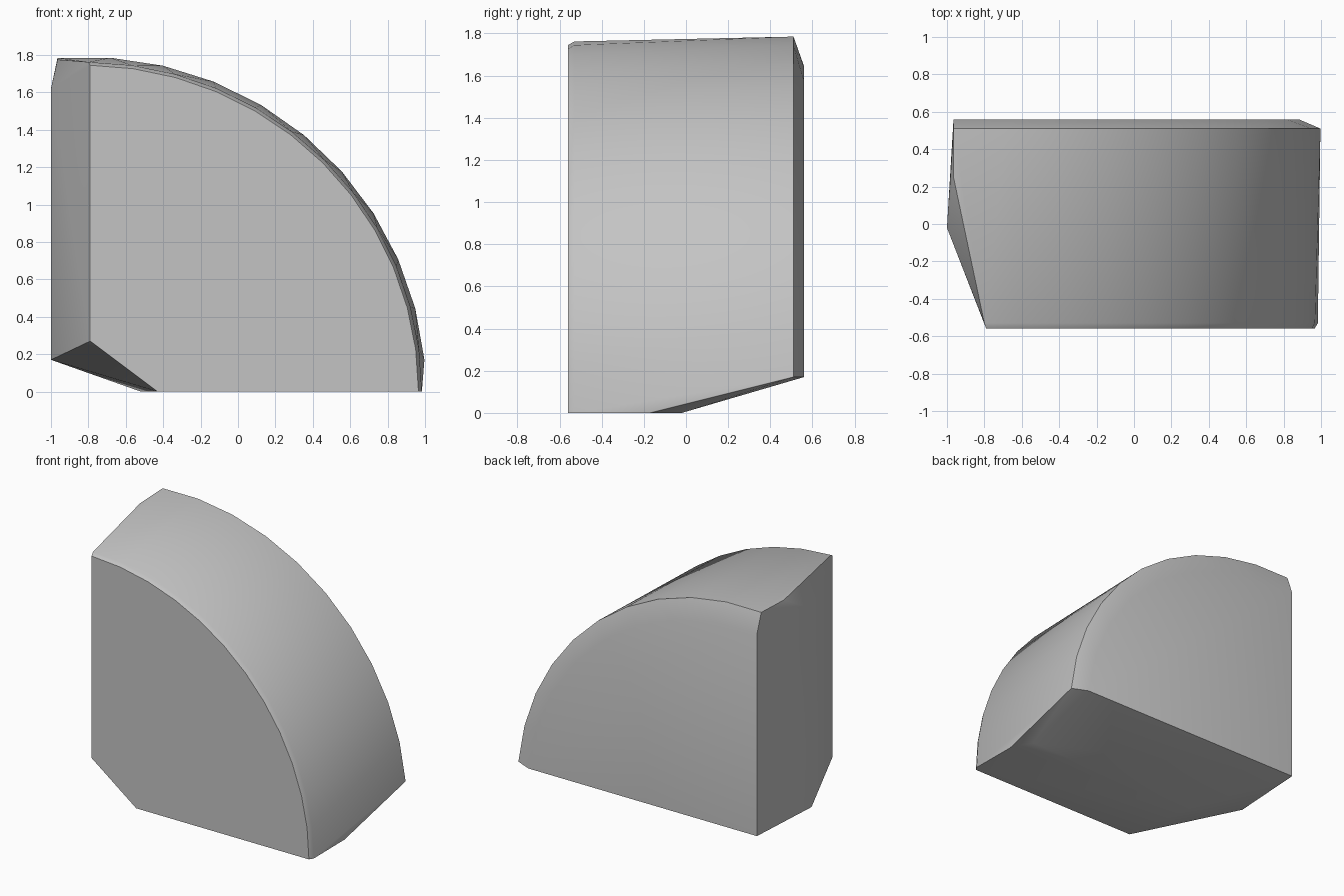
import bpy, bmesh, math

if "Cube" in bpy.data.objects:
    bpy.data.objects.remove(bpy.data.objects["Cube"])

CX = -0.82  # centre of the curved edge


def arc(y, rx, rz, x_start, z_end, steps):
    """Quarter-ellipse profile at depth y, from x_start at the top to z_end at the right."""
    t0 = math.asin(z_end / rz)
    t1 = math.acos((x_start - CX) / rx)
    return [(CX + rx * math.cos(t0 + (t1 - t0) * i / steps), y,
             rz * math.sin(t0 + (t1 - t0) * i / steps)) for i in range(steps + 1)]


points = []
# front face outline, thin front bevel, back shoulder and inset back face
points += arc(-0.56, 1.785, 1.745, -0.79, 0.0, 12)
points += arc(-0.53, 1.803, 1.762, -0.80, 0.0, 12)
points += arc(0.51, 1.825, 1.79, -0.965, 0.17, 10)
points += arc(0.56, 1.71, 1.65, -0.965, 0.17, 8)

# cut left side and its corners
points += [(-0.79, -0.56, 0.27), (-1.0, -0.02, 0.17), (-1.0, -0.02, 1.62),
           (-0.965, 0.25, 1.775), (-0.965, 0.56, 0.17)]

# flat base with the rising back underside
points += [(-0.43, -0.56, 0), (-0.52, -0.02, 0), (0.90, -0.02, 0), (0.98, -0.17, 0)]

# solid wedge
bm = bmesh.new()
for p in points:
    bm.verts.new(p)
hull = bmesh.ops.convex_hull(bm, input=bm.verts)
loose = [v for v in bm.verts if not v.link_faces]
bmesh.ops.delete(bm, geom=loose, context='VERTS')
bmesh.ops.dissolve_limit(bm, angle_limit=math.radians(1), verts=bm.verts, edges=bm.edges)
bmesh.ops.recalc_face_normals(bm, faces=bm.faces)
mesh = bpy.data.meshes.new("quarter_round_block")
bm.to_mesh(mesh)
bm.free()

block = bpy.data.objects.new("quarter_round_block", mesh)
bpy.context.collection.objects.link(block)

# plain grey
grey = bpy.data.materials.new("grey")
grey.diffuse_color = (0.55, 0.55, 0.55, 1)
grey.use_nodes = True
grey.node_tree.nodes["Principled BSDF"].inputs["Base Color"].default_value = grey.diffuse_color
mesh.materials.append(grey)

bpy.context.view_layer.objects.active = block
block.select_set(True)
bpy.ops.object.shade_smooth_by_angle(angle=math.radians(30))
